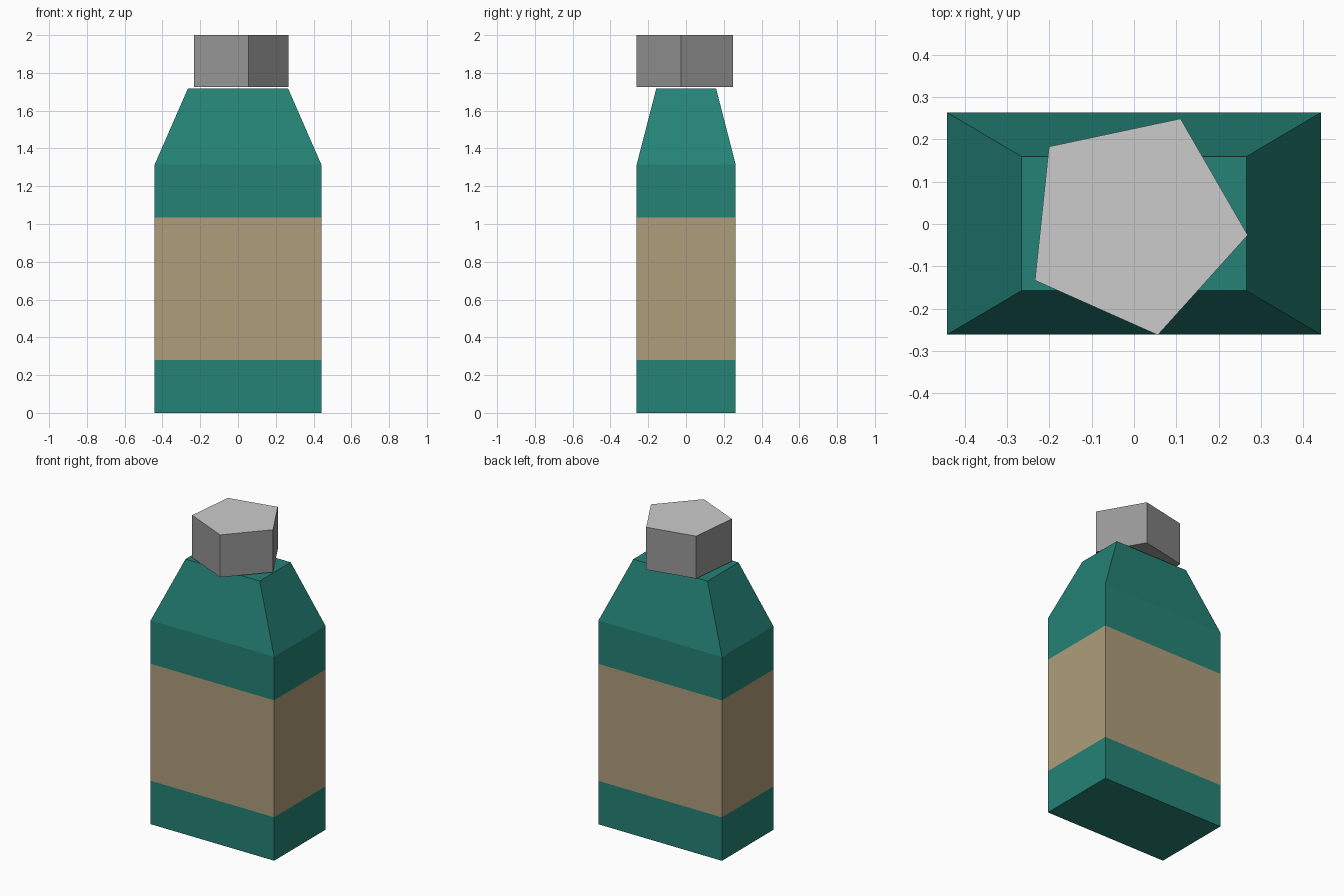
import bpy
import bmesh
import math

if "Cube" in bpy.data.objects:
    bpy.data.objects.remove(bpy.data.objects["Cube"])


def material(name, rgb):
    mat = bpy.data.materials.new(name)
    mat.diffuse_color = (*rgb, 1)
    mat.use_nodes = True
    mat.node_tree.nodes["Principled BSDF"].inputs["Base Color"].default_value = mat.diffuse_color
    return mat


def finish(name, bm, mats):
    bmesh.ops.recalc_face_normals(bm, faces=bm.faces)
    mesh = bpy.data.meshes.new(name)
    bm.to_mesh(mesh)
    bm.free()
    for mat in mats:
        mesh.materials.append(mat)
    obj = bpy.data.objects.new(name, mesh)
    bpy.context.collection.objects.link(obj)
    return obj


teal = material("teal", (0.018, 0.225, 0.18))
tan = material("label tan", (0.43, 0.34, 0.20))
grey = material("cap grey", (0.31, 0.31, 0.31))
light_grey = material("cap top light grey", (0.60, 0.60, 0.60))

# Bottle: rectangular rings (height, half width, half depth) with a tapered shoulder
LABEL_BOTTOM, LABEL_TOP = 0.28, 1.035
RINGS = [(0, 0.441, 0.262), (LABEL_BOTTOM, 0.441, 0.262), (LABEL_TOP, 0.441, 0.262),
         (1.315, 0.441, 0.262), (1.718, 0.265, 0.158)]
CORNERS = [(-1, -1), (1, -1), (1, 1), (-1, 1)]
bm = bmesh.new()
rings = [[bm.verts.new((sx * w, sy * d + 0.001, z)) for sx, sy in CORNERS]
         for z, w, d in RINGS]
for low, high in zip(rings, rings[1:]):
    for i in range(4):
        j = (i + 1) % 4
        bm.faces.new((low[i], low[j], high[j], high[i]))
bm.faces.new(rings[0][::-1])
bm.faces.new(rings[-1])

# Label band: faces between the two label heights
for face in bm.faces:
    z = face.calc_center_median().z
    face.material_index = int(LABEL_BOTTOM < z < LABEL_TOP)
finish("bottle", bm, [teal, tan])

# Cap: slightly turned five-sided prism with a lighter top
bm = bmesh.new()
bmesh.ops.create_cone(bm, cap_ends=True, segments=5, radius1=0.27, radius2=0.27, depth=0.274)
start = max(bm.verts, key=lambda v: v.co.x + 0.001 * v.co.y).co
turn = math.radians(-6) - math.atan2(start.y, start.x)
for v in bm.verts:
    x, y = v.co.x, v.co.y
    v.co.x = x * math.cos(turn) - y * math.sin(turn)
    v.co.y = x * math.sin(turn) + y * math.cos(turn) + 0.002
    v.co.z += 2 - 0.137
bm.normal_update()
for face in bm.faces:
    face.material_index = int(face.calc_center_median().z > 1.99)
finish("cap", bm, [grey, light_grey])
